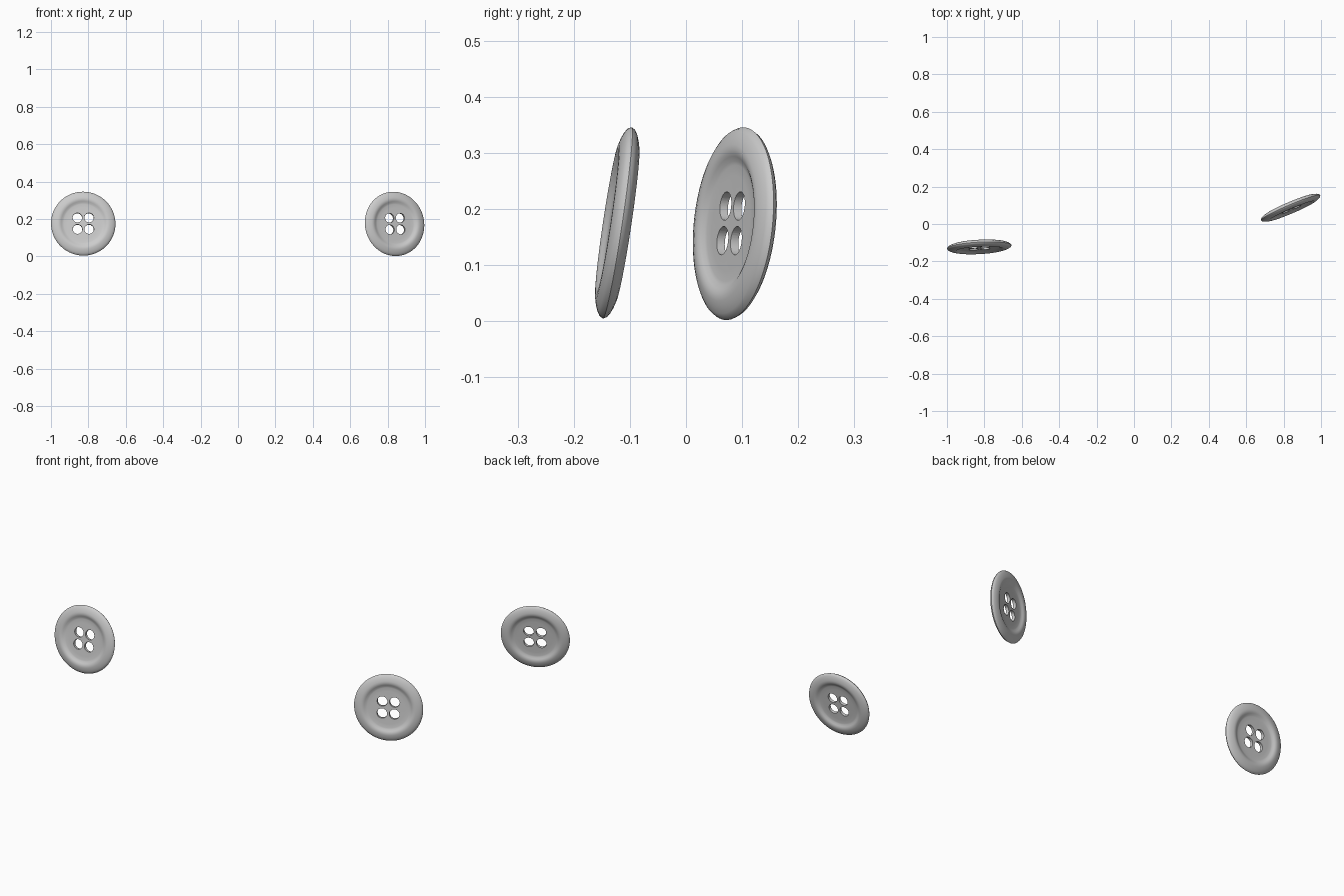
import bpy, bmesh
from math import radians, cos, sin, pi
from mathutils import Matrix

if "Cube" in bpy.data.objects:
    bpy.data.objects.remove(bpy.data.objects["Cube"])

SEG = 96
# Upper half of the button cross-section (radius, height), mirrored below
PROFILE = [(0.0, 0.0075), (0.085, 0.0078), (0.104, 0.0085), (0.111, 0.0100),
           (0.119, 0.0145), (0.125, 0.0172), (0.132, 0.0185), (0.140, 0.0180),
           (0.152, 0.0148), (0.162, 0.0108), (0.169, 0.0062), (0.1725, 0.0)]


def mesh_object(name, bm):
    mesh = bpy.data.meshes.new(name)
    bm.to_mesh(mesh)
    bm.free()
    obj = bpy.data.objects.new(name, mesh)
    bpy.context.collection.objects.link(obj)
    return obj


# Lathed disc with a dished face on both sides
def disc(name):
    bm = bmesh.new()
    points = PROFILE + [(r, -h) for r, h in reversed(PROFILE[:-1])]
    verts = [bm.verts.new((r, 0, h)) for r, h in points]
    edges = [bm.edges.new(pair) for pair in zip(verts, verts[1:])]
    bmesh.ops.spin(bm, geom=verts + edges, cent=(0, 0, 0), axis=(0, 0, 1),
                   angle=2 * pi, steps=SEG, use_duplicate=False)
    bmesh.ops.remove_doubles(bm, verts=bm.verts, dist=1e-5)
    bmesh.ops.recalc_face_normals(bm, faces=bm.faces)
    return mesh_object(name, bm)


# Four thread holes
def hole_cutter():
    bm = bmesh.new()
    for sx in (-1, 1):
        for sy in (-1, 1):
            bmesh.ops.create_cone(bm, cap_ends=True, segments=32, radius1=0.0255,
                                  radius2=0.0255, depth=0.1,
                                  matrix=Matrix.Translation((sx * 0.031, sy * 0.031, 0)))
    obj = mesh_object("hole_cutter", bm)
    obj.hide_render = True
    return obj


def button(name, location, yaw, lean):
    obj = disc(name)
    cutter = hole_cutter()
    mod = obj.modifiers.new("holes", 'BOOLEAN')
    mod.operation = 'DIFFERENCE'
    mod.solver = 'EXACT'
    mod.object = cutter
    bpy.ops.object.select_all(action='DESELECT')
    bpy.context.view_layer.objects.active = obj
    obj.select_set(True)
    bpy.ops.object.modifier_apply(modifier=mod.name)
    bpy.data.objects.remove(cutter)
    bpy.ops.object.shade_smooth_by_angle(angle=radians(40))
    obj.matrix_world = (Matrix.Translation(location)
                        @ Matrix.Rotation(radians(yaw), 4, 'Z')
                        @ Matrix.Rotation(radians(90 - lean), 4, 'X'))


button("left_button", (-0.8275, -0.1225, 0.1755), 3, 8.5)
button("right_button", (0.837, 0.087, 0.174), 23, 5.5)
